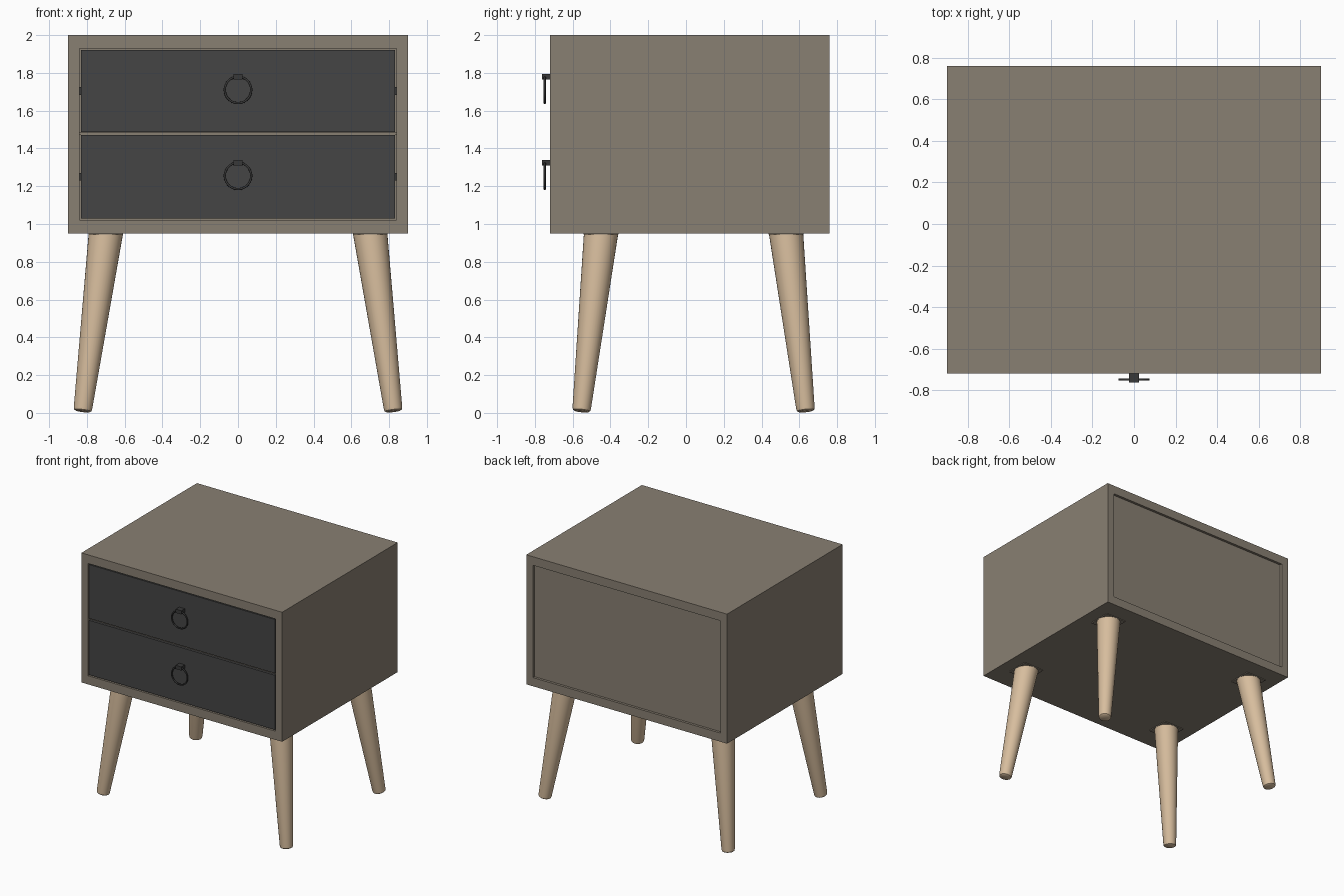
import bpy, bmesh, math
from mathutils import Vector

old = bpy.data.objects.get("Cube")
if old:
    bpy.data.objects.remove(old, do_unlink=True)


def material(name, rgb):
    m = bpy.data.materials.new(name)
    m.use_nodes = True
    m.diffuse_color = (*rgb, 1)
    m.node_tree.nodes["Principled BSDF"].inputs["Base Color"].default_value = (*rgb, 1)
    return m


taupe = material("taupe paint", (0.25, 0.215, 0.17))
charcoal = material("charcoal paint", (0.06, 0.06, 0.06))
metal = material("dark metal", (0.04, 0.04, 0.04))
wood = material("pale wood", (0.68, 0.51, 0.34))


def add_object(name, bm, mat):
    bmesh.ops.recalc_face_normals(bm, faces=bm.faces)
    mesh = bpy.data.meshes.new(name)
    bm.to_mesh(mesh)
    bm.free()
    mesh.materials.append(mat)
    obj = bpy.data.objects.new(name, mesh)
    bpy.context.collection.objects.link(obj)
    return obj


def box(name, x, y, z, mat):
    """Box from (min, max) ranges on each axis."""
    bm = bmesh.new()
    bmesh.ops.create_cube(bm, size=1)
    for v in bm.verts:
        v.co = [lo + (c + 0.5) * (hi - lo) for c, (lo, hi) in zip(v.co, (x, y, z))]
    return add_object(name, bm, mat)


def smooth(obj):
    bpy.ops.object.select_all(action="DESELECT")
    obj.select_set(True)
    bpy.context.view_layer.objects.active = obj
    bpy.ops.object.shade_smooth_by_angle(angle=math.radians(40))


W, FRONT, BACK = 0.9, -0.72, 0.76
BOTTOM, TOP, INNER = 0.95, 2.0, 0.84

# Cabinet shell with a slightly inset back panel
box("top_panel", (-W, W), (FRONT, BACK), (1.93, TOP), taupe)
box("bottom_panel", (-W, W), (FRONT, BACK), (BOTTOM, 1.02), taupe)
for side, s in (("left", 1), ("right", -1)):
    box(f"{side}_side_panel", sorted((s * INNER, s * W)), (FRONT, BACK), (1.02, 1.93), taupe)
box("back_panel", (-INNER, INNER), (0.72, 0.74), (1.02, 1.93), taupe)
box("drawer_divider", (-INNER, INNER), (-0.70, 0.72), (1.472, 1.484), taupe)

# Drawers with runners and ring pulls
for level, low, high in (("lower", 1.028, 1.47), ("upper", 1.486, 1.922)):
    mid = (low + high) / 2
    box(f"{level}_drawer_front", (-0.832, 0.832), (-0.717, -0.68), (low, high), charcoal)
    box(f"{level}_drawer_box", (-0.8, 0.8), (-0.68, 0.65), (low + 0.03, high - 0.06), taupe)
    for side, s in (("left", 1), ("right", -1)):
        box(f"{level}_{side}_runner", sorted((s * 0.8, s * INNER)), (-0.675, 0.65),
            (mid - 0.02, mid + 0.02), metal)
    knob_z = mid + 0.075
    box(f"{level}_pull_mount", (-0.025, 0.025), (-0.762, -0.715),
        (knob_z - 0.015, knob_z + 0.015), metal)
    bpy.ops.mesh.primitive_torus_add(major_segments=40, minor_segments=10, major_radius=0.07,
                                     minor_radius=0.006, location=(0, -0.748, knob_z - 0.069),
                                     rotation=(math.pi / 2, 0, 0))
    ring = bpy.context.object
    ring.name = f"{level}_pull_ring"
    ring.data.materials.append(metal)
    smooth(ring)


def leg(name, top, foot):
    """Tapered round leg, spun from a profile and tilted along its axis."""
    axis = foot - top
    length = axis.length
    profile = [(0, -0.02), (0.092, -0.02), (0.09, 0.01), (0.049, length - 0.018),
               (0.046, length - 0.006), (0.037, length), (0, length)]
    bm = bmesh.new()
    verts = [bm.verts.new((r, 0, d)) for r, d in profile]
    edges = [bm.edges.new(pair) for pair in zip(verts, verts[1:])]
    bmesh.ops.spin(bm, geom=verts + edges, cent=(0, 0, 0), axis=(0, 0, 1),
                   angle=math.tau, steps=32)
    bmesh.ops.remove_doubles(bm, verts=bm.verts, dist=0.0005)
    turn = Vector((0, 0, 1)).rotation_difference(axis)
    for v in bm.verts:
        v.co = turn @ v.co + top
    smooth(add_object(name, bm, wood))


# Splayed legs and their mounting plates
for end, t in (("front", -1), ("back", 1)):
    for side, s in (("left", 1), ("right", -1)):
        x, y = s * 0.70, 0.04 + t * 0.49
        leg(f"{end}_{side}_leg", Vector((x, y, BOTTOM)),
            Vector((s * 0.823, 0.04 + t * 0.594, 0.008)))
        box(f"{end}_{side}_leg_plate", (x - 0.092, x + 0.092), (y - 0.092, y + 0.092),
            (BOTTOM - 0.006, BOTTOM + 0.01), taupe)
